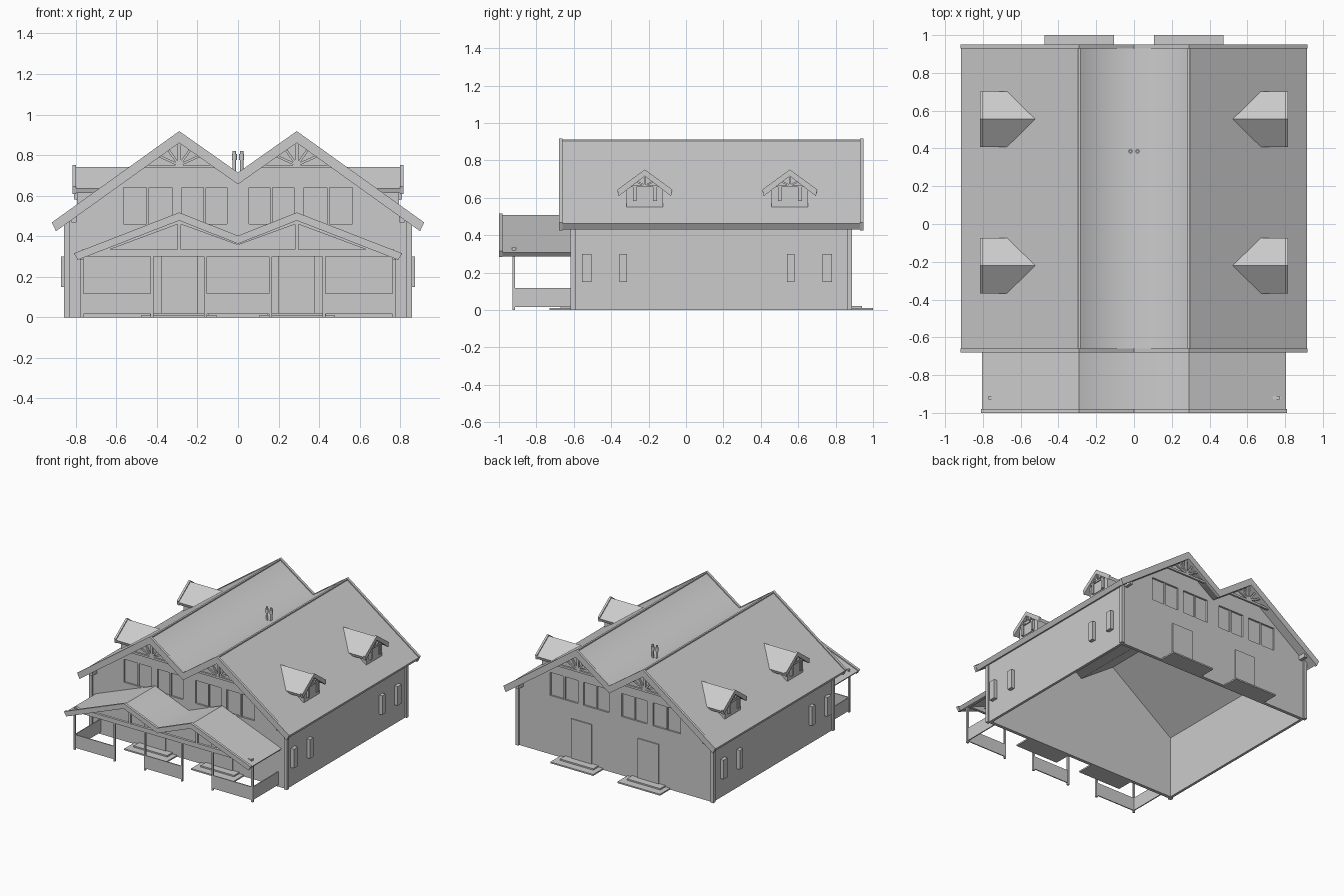
import bpy, bmesh
from mathutils import Vector

if "Cube" in bpy.data.objects:
    bpy.data.objects.remove(bpy.data.objects["Cube"], do_unlink=True)

GREY = (0.6, 0.6, 0.6, 1)
grey = bpy.data.materials.new("plain_grey")
grey.use_nodes = True
grey.diffuse_color = GREY
grey.node_tree.nodes["Principled BSDF"].inputs["Base Color"].default_value = GREY

RIDGE = 0.29
FRONT, BACK, SIDE = -0.605, 0.875, 0.845


def finish(name, bm):
    bmesh.ops.recalc_face_normals(bm, faces=bm.faces)
    mesh = bpy.data.meshes.new(name)
    bm.to_mesh(mesh)
    bm.free()
    mesh.materials.append(grey)
    obj = bpy.data.objects.new(name, mesh)
    bpy.context.collection.objects.link(obj)
    return obj


def box(name, x, y, z):
    bm = bmesh.new()
    bmesh.ops.create_cube(bm, size=1)
    for v in bm.verts:
        v.co = Vector([(r[0] + r[1]) / 2 + c * (r[1] - r[0]) for r, c in zip((x, y, z), v.co)])
    return finish(name, bm)


def bar(name, p, q, w):
    """Square beam between two points."""
    p, q = Vector(p), Vector(q)
    turn = (q - p).to_track_quat('Z', 'Y')
    bm = bmesh.new()
    bmesh.ops.create_cube(bm, size=1)
    for v in bm.verts:
        v.co = (p + q) / 2 + turn @ Vector((v.co.x * w, v.co.y * w, v.co.z * (q - p).length))
    return finish(name, bm)


def prism(name, profile, start, end, place, soft_valley=False):
    """Extrude a profile; start gives the depth for each profile height."""
    bm = bmesh.new()
    a = [bm.verts.new(place(u, z, start(z))) for u, z in profile]
    b = [bm.verts.new(place(u, z, end)) for u, z in profile]
    bm.faces.new(a)
    bm.faces.new(b)
    for i in range(len(a)):
        j = (i + 1) % len(a)
        bm.faces.new((a[i], a[j], b[j], b[i]))
    if soft_valley:
        for f in bm.faces:
            f.smooth = True
        for e in bm.edges:
            p, q = e.verts
            e.smooth = abs(p.co.x) < 1e-4 and abs(q.co.x) < 1e-4 and abs(p.co.y - q.co.y) > 0.1
    return finish(name, bm)


def along_y(u, z, d):
    return (u, d, z)


def twin_gable(name, y, eave_x, eave_z, ridge_z, valley_z, thick):
    slope = (ridge_z - eave_z) / (eave_x - RIDGE)
    half = [(eave_x, eave_z), (RIDGE, ridge_z)]
    under = [(RIDGE, ridge_z - thick), (eave_x - 0.02, eave_z + 0.02 * slope - thick)]
    right = [(0, valley_z)] + half[::-1] + under[::-1] + [(0, valley_z - thick)]
    profile = right + [(-x, z) for x, z in under] + [(-x, z) for x, z in half]
    # walk the left half back from the lower valley to the upper valley
    profile = right + [(-x, z) for x, z in under + half]
    return prism(name, profile, lambda z: y[0], y[1], along_y, soft_valley=True)


# Main roof with raised barge boards and ridge caps
twin_gable("main_roof", (-0.66, 0.93), 0.915, 0.462, 0.908, 0.707, 0.045)
for name, y in (("front_barge_board", (-0.68, -0.66)), ("back_barge_board", (0.93, 0.95))):
    twin_gable(name, y, 0.918, 0.468, 0.918, 0.714, 0.058)
for s in (-1, 1):
    bar("ridge_cap", (s * RIDGE, -0.66, 0.905), (s * RIDGE, 0.93, 0.905), 0.014)

# Porch roof
twin_gable("porch_roof", (-0.98, -0.61), 0.805, 0.308, 0.507, 0.392, 0.03)
twin_gable("porch_barge_board", (-1.0, -0.98), 0.81, 0.315, 0.517, 0.402, 0.04)


# Gable walls with recessed upper windows
def gable_wall(name, y_out, inward):
    profile = [(-SIDE, 0), (-SIDE, 0.48), (-RIDGE, 0.88), (0, 0.68),
               (RIDGE, 0.88), (SIDE, 0.48), (SIDE, 0)]
    wall = prism(name, profile, lambda z: y_out, y_out + inward * 0.025, along_y)
    for s in (-1, 1):
        for x0, x1 in ((0.055, 0.275), (0.325, 0.565)):
            ys = sorted((y_out - inward * 0.02, y_out + inward * 0.014))
            cutter = box("window_cutter", sorted((s * x0, s * x1)), ys, (0.46, 0.64))
            mod = wall.modifiers.new("window", 'BOOLEAN')
            mod.operation, mod.object = 'DIFFERENCE', cutter
            bpy.context.view_layer.objects.active = wall
            bpy.ops.object.modifier_apply(modifier=mod.name)
            bpy.data.objects.remove(cutter, do_unlink=True)
            mid = s * (x0 + x1) / 2
            ys = sorted((y_out + inward * 0.004, y_out + inward * 0.016))
            box("window_mullion", (mid - 0.006, mid + 0.006), ys, (0.46, 0.64))


gable_wall("front_wall", FRONT, 1)
gable_wall("back_wall", BACK, -1)
for s in (-1, 1):
    box("side_wall", sorted((s * SIDE, s * (SIDE - 0.02))), (FRONT, BACK), (0, 0.49))

# Details shared by the front and back
for y, out in ((FRONT, -1), (BACK, 1)):
    for s in (-1, 1):
        c = s * RIDGE
        # corner posts and purlin ends
        box("corner_post", sorted((s * 0.832, s * 0.858)),
            sorted((y - out * 0.013, y + out * 0.013)), (0, 0.48))
        box("purlin_end", sorted((s * 0.797, s * 0.82)),
            sorted((y, y + out * 0.06)), (0.468, 0.505))
        # gable truss
        t = y + out * 0.045
        bar("truss_tie", (c - 0.18, t, 0.743), (c + 0.18, t, 0.743), 0.016)
        bar("truss_king_post", (c, t, 0.745), (c, t, 0.88), 0.016)
        for d in (-1, 1):
            bar("truss_brace", (c, t, 0.75), (c + d * 0.06, t, 0.835), 0.012)
            bar("truss_brace", (c, t, 0.75), (c + d * 0.11, t, 0.80), 0.012)
        # door and two steps
        box("door", (c - 0.09, c + 0.09), sorted((y, y + out * 0.008)), (0.02, 0.33))
        box("lower_step", (c - 0.185, c + 0.185), sorted((y, y + out * 0.125)), (0, 0.011))
        box("upper_step", (c - 0.145, c + 0.145), sorted((y, y + out * 0.065)), (0.011, 0.022))

# Porch posts, railings and beams
PORCH = -0.92
for s in (-1, 1):
    for x in (0.77, 0.425, 0.16):
        box("porch_post", (s * x - 0.007, s * x + 0.007), (PORCH - 0.007, PORCH + 0.007), (0, 0.32))
    box("front_railing", sorted((s * 0.425, s * 0.77)), (PORCH - 0.004, PORCH + 0.004), (0.015, 0.117))
    box("side_railing", (s * 0.77 - 0.004, s * 0.77 + 0.004), (PORCH, FRONT), (0.015, 0.117))
    box("side_beam", (s * 0.77 - 0.009, s * 0.77 + 0.009), (-0.98, FRONT), (0.285, 0.31))
    box("porch_king_post", (s * RIDGE - 0.008, s * RIDGE + 0.008), (-0.93, -0.91), (0.33, 0.485))
    for x, z in ((0.72, 0.315), (0, 0.37)):
        bar("porch_rafter", (s * x, PORCH, z - 0.005), (s * RIDGE, PORCH, 0.47), 0.016)
box("middle_railing", (-0.16, 0.16), (PORCH - 0.004, PORCH + 0.004), (0.015, 0.117))
box("porch_beam", (-0.77, 0.77), (-0.93, -0.91), (0.3, 0.335))


# Dormers
def roof_x(z):
    return RIDGE + (0.885 - z) / 0.708


def dormer(s, cy):
    def place(u, z, d):
        return (s * d, cy + u, z)

    def chevron(lift, thick):
        top = [(-0.147, 0.635), (0, 0.742), (0.147, 0.635)]
        return [(u, z + lift) for u, z in top] + [(u * 0.95, z + lift - thick) for u, z in top[::-1]]

    prism("dormer_roof", chevron(0, 0.022), roof_x, 0.80, place)
    prism("dormer_barge_board", chevron(0.009, 0.035), lambda z: 0.80, 0.816, place)
    body = [(-0.097, 0.552), (-0.097, 0.655), (0, 0.725), (0.097, 0.655), (0.097, 0.552)]
    prism("dormer_body", body, lambda z: min(roof_x(z), 0.78), 0.793, place)
    xs = sorted((s * 0.79, s * 0.798))
    box("dormer_window", xs, (cy - 0.063, cy + 0.063), (0.578, 0.66))
    xs = sorted((s * 0.79, s * 0.808))
    for d in (-1, 1):
        box("dormer_shutter", xs, (cy + d * 0.054 - 0.01, cy + d * 0.054 + 0.01), (0.582, 0.66))
        bar("dormer_brace", place(0, 0.665, 0.802), place(d * 0.05, 0.69, 0.802), 0.009)
    bar("dormer_tie", place(-0.09, 0.662, 0.802), place(0.09, 0.662, 0.802), 0.009)
    bar("dormer_king_post", place(0, 0.66, 0.802), place(0, 0.725, 0.802), 0.009)


for s in (-1, 1):
    for cy in (-0.22, 0.555):
        dormer(s, cy)
    # side window shutters, the outer one wider
    for cy, out in ((-0.435, -1), (0.66, 1)):
        xs = sorted((s * SIDE, s * 0.873))
        box("outer_shutter", xs, sorted((cy + out * 0.07, cy + out * 0.12)), (0.15, 0.3))
        box("inner_shutter", xs, sorted((cy - out * 0.08, cy - out * 0.12)), (0.15, 0.3))

# Flue pipes with caps
for x in (-0.018, 0.018):
    for name, r, z0, z1 in (("flue_pipe", 0.008, 0.67, 0.82), ("flue_cap", 0.012, 0.775, 0.805)):
        bm = bmesh.new()
        bmesh.ops.create_cone(bm, cap_ends=True, segments=12, radius1=r, radius2=r, depth=z1 - z0)
        bmesh.ops.translate(bm, verts=bm.verts, vec=(x, 0.385, (z0 + z1) / 2))
        finish(name, bm)
